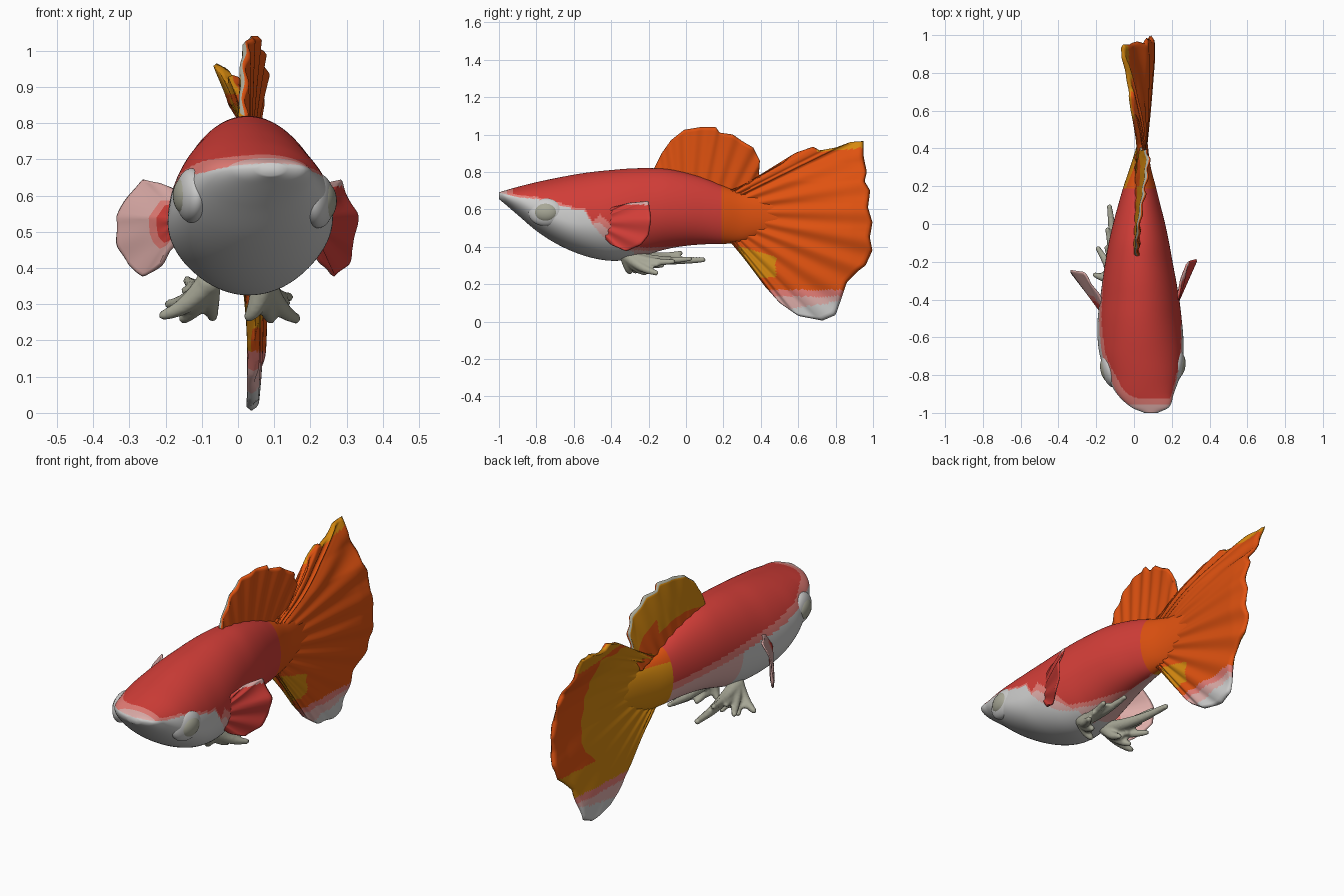
import bpy, bmesh, math
from mathutils import Vector

if "Cube" in bpy.data.objects:
    bpy.data.objects.remove(bpy.data.objects["Cube"])

# ---------- colours ----------
def lin(c):
    c /= 255
    return c / 12.92 if c <= 0.04045 else ((c + 0.055) / 1.055) ** 2.4

NAMES = ["red", "orange", "amber", "white", "pink", "pale_pink", "grey_green"]
RGB = [(211, 62, 56), (224, 82, 16), (214, 137, 15), (204, 204, 203),
       (228, 125, 118), (220, 172, 168), (168, 168, 151)]
RED, ORANGE, AMBER, WHITE, PINK, PALE, GREY = range(7)
MATS = []
for n, c in zip(NAMES, RGB):
    m = bpy.data.materials.new(n)
    m.diffuse_color = (*[lin(v) for v in c], 1)
    m.use_nodes = True
    m.node_tree.nodes["Principled BSDF"].inputs["Base Color"].default_value = m.diffuse_color
    MATS.append(m)

# ---------- helpers ----------
def clamp(t):
    return max(0.0, min(1.0, t))

def interp(pts, t):
    """Piecewise linear lookup of (key, value) pairs."""
    for (a, va), (b, vb) in zip(pts, pts[1:]):
        if t <= b:
            return va + (vb - va) * clamp((t - a) / (b - a))
    return pts[-1][1]

def curve(rows, t, k):
    """Smooth lookup of column k in rows keyed by column 0."""
    i = 0
    while i < len(rows) - 2 and t > rows[i + 1][0]:
        i += 1
    def slope(j):
        a, b = rows[max(j - 1, 0)], rows[min(j + 1, len(rows) - 1)]
        return (b[k] - a[k]) / (b[0] - a[0])
    a, b = rows[i], rows[i + 1]
    h = b[0] - a[0]
    s = clamp((t - a[0]) / h)
    return ((2*s**3 - 3*s*s + 1) * a[k] + (s**3 - 2*s*s + s) * h * slope(i)
            + (3*s*s - 2*s**3) * b[k] + (s**3 - s*s) * h * slope(i + 1))

def along(pts, u):
    """Point at fraction u of a polyline's length."""
    pts = [Vector(p) for p in pts]
    lens = [(b - a).length for a, b in zip(pts, pts[1:])]
    d = u * sum(lens)
    for a, b, l in zip(pts, pts[1:], lens):
        if d <= l:
            return a.lerp(b, d / l)
        d -= l
    return pts[-1]

def finish(bm, name, mats=MATS):
    bmesh.ops.recalc_face_normals(bm, faces=bm.faces)
    for f in bm.faces:
        f.smooth = True
    me = bpy.data.meshes.new(name)
    bm.to_mesh(me)
    bm.free()
    for m in mats:
        me.materials.append(m)
    ob = bpy.data.objects.new(name, me)
    bpy.context.collection.objects.link(ob)
    return ob

def fin(name, root, edge, xf, thick, rays, rule, wave=0.004, nu=120, nv=30):
    """Two-sided rayed fin drawn in y,z between a root line and an edge line."""
    bm = bmesh.new()
    for s in (1, -1):
        grid = []
        for i in range(nu + 1):
            u = i / nu
            a, b = along(root, u), along(edge, u)
            row = []
            for j in range(nv + 1):
                v = j / nv
                p = a.lerp(b, v)
                ray = math.cos(2 * math.pi * rays * u)
                border = i in (0, nu) or j in (0, nv)
                h = 0 if border else thick * (1 - 0.45 * v) * (0.85 + 0.15 * ray)
                x = xf(p.x, p.y) + wave * v * ray + s * h
                row.append(bm.verts.new((x, p.x, p.y)))
            grid.append(row)
        for i in range(nu):
            for j in range(nv):
                f = bm.faces.new((grid[i][j], grid[i+1][j], grid[i+1][j+1], grid[i][j+1]))
                c = f.calc_center_median()
                f.material_index = rule(s, c.y, c.z, (j + 0.5) / nv)
    bmesh.ops.remove_doubles(bm, verts=bm.verts, dist=1e-5)
    return finish(bm, name)

def ellipsoid(name, loc, size, mat, turn=0):
    bpy.ops.mesh.primitive_uv_sphere_add(segments=32, ring_count=20, location=loc, rotation=(0, 0, turn))
    ob = bpy.context.object
    ob.name, ob.scale = name, size
    ob.data.materials.append(MATS[mat])
    bpy.ops.object.shade_smooth()

# ---------- body: y, centre x, half width, top z, widest z, bottom z ----------
BODY = [(-1.0, .09, .035, .69, .675, .655), (-.97, .085, .10, .70, .67, .63),
        (-.9, .06, .15, .72, .65, .57), (-.8, .05, .195, .745, .60, .485),
        (-.7, .04, .22, .766, .56, .42), (-.6, .034, .227, .785, .53, .372),
        (-.5, .03, .222, .80, .525, .34), (-.4, .03, .21, .81, .54, .325),
        (-.3, .028, .195, .818, .56, .332), (-.2, .026, .178, .82, .575, .36),
        (-.1, .026, .16, .815, .585, .388), (0, .027, .138, .795, .585, .405),
        (.1, .028, .112, .765, .58, .413), (.2, .03, .085, .725, .57, .415),
        (.3, .034, .055, .69, .56, .425), (.42, .045, .028, .66, .56, .47),
        (.52, .058, .008, .62, .56, .51)]
RIGHT = [(-1, .69), (-.9, .665), (-.8, .655), (-.7, .63), (-.6, .6), (-.54, .59),
         (-.5, .52), (-.45, .46), (-.38, .40), (-.3, .375), (-.2, .37), (.3, .41)]
LEFT = [(-1, .69), (-.9, .665), (-.8, .655), (-.7, .63), (-.5, .60), (-.3, .58), (.3, .49)]
BAND = [(-.5, 0), (-.46, .06), (-.38, .06), (-.3, .01), (.3, 0)]

def body_colour(c):
    right = c.x > curve(BODY, c.y, 1)
    if c.y > 0.19:
        return ORANGE if right or c.z > .66 else AMBER
    line = interp(RIGHT if right else LEFT, c.y)
    if c.z < line:
        if right:
            return WHITE if c.y < -.28 else PALE
        return WHITE if c.y < -.25 else PALE
    if c.y < -.955:
        return PALE
    band = interp(BAND, c.y) if right else 0
    if c.z < line + band:
        return PALE
    if c.y < -.925 or c.z < line + band + (.012 + band / 2 if right else .04):
        return PINK
    return RED

bm = bmesh.new()
rings, NR, NS = [], 280, 140
for i in range(NR + 1):
    y = -1 + 1.52 * i / NR
    cx, hw, top, mid, bot = [curve(BODY, y, k) for k in range(1, 6)]
    ring = []
    for j in range(NS):
        a = 2 * math.pi * j / NS
        s = math.sin(a)
        ring.append(bm.verts.new((cx + hw * math.cos(a), y,
                                  mid + s * ((top - mid) if s > 0 else (mid - bot)))))
    rings.append(ring)
for r, q in zip(rings, rings[1:]):
    for j in range(NS):
        k = (j + 1) % NS
        bm.faces.new((r[j], r[k], q[k], q[j]))
bm.faces.new(rings[0])
bm.faces.new(rings[-1])
for f in bm.faces:
    f.material_index = body_colour(f.calc_center_median())
finish(bm, "body")

# ---------- eyes in pale sockets ----------
for side, x, y, z, turn in (("right", .222, -.75, .585, -.15), ("left", -.128, -.77, .6, .2)):
    s = 1 if side == "right" else -1
    ellipsoid(side + "_eye_socket", (x, y, z), (.042, .095, .075), WHITE, turn)
    ellipsoid(side + "_eye", (x + s * .014, y, z), (.036, .068, .054), GREY, turn)

# ---------- tail fin ----------
TAIL = [(.42, .76), (.5, .83), (.58, .90), (.68, .935), (.715, .915), (.8, .93), (.88, .96),
        (.95, .965), (.95, .88), (.967, .80), (.955, .75), (.985, .70), (.973, .61), (.997, .53),
        (.983, .45), (.997, .38), (.96, .30), (.92, .27), (.86, .21), (.83, .12), (.80, .035),
        (.73, .005), (.6, .03), (.5, .10), (.42, .19), (.35, .29), (.29, .40)]
BEND = [(0, .005), (.25, .04), (.5, .065), (.65, .05), (.75, .02), (.85, -.045), (.97, -.09)]

def tail_x(y, z):
    return .032 + clamp((y - .28) / .6) * interp(BEND, z)

def tail_colour(s, y, z, v):
    if z < .09 + .15 * (y - .7) and y > .56:
        return WHITE
    if z < .135 and y > .48:
        return PALE
    if z < .17 and y > .42:
        return PINK
    if s > 0:
        if z > .905 + .1 * (y - .7) and y > .70:
            return AMBER
        if .28 < y < .48 and .235 < z < .405 - .3 * (y - .28):
            return AMBER
        return ORANGE
    return AMBER if v < .72 or z > .88 or z < .3 else ORANGE

fin("tail_fin", [(.22, .70), (.22, .43)], TAIL, tail_x, .027, 14, tail_colour, nu=200, nv=50)

# ---------- dorsal fin ----------
DORSAL = [(-.17, .82), (-.13, .90), (-.08, .97), (-.01, 1.025), (.08, 1.04), (.16, 1.04),
          (.18, 1.01), (.25, 1.0), (.30, .965), (.36, .93), (.395, .86), (.39, .79), (.41, .75)]

def dorsal_x(y, z):
    return .014 + clamp((y + .15) / .5) ** 1.6 * (.022 + .2 * (z - .74))

def dorsal_colour(s, y, z, v):
    if s > 0:
        return RED if v < .08 and y < .1 else ORANGE
    return ORANGE if v < .3 or (y > .2 and v < .55) else (GREY if v > .96 else AMBER)

fin("dorsal_fin", [(-.165, .80), (.36, .66)], DORSAL, dorsal_x, .02, 8, dorsal_colour)

# ---------- side fins ----------
SIDE = [(-.49, .58), (-.4, .61), (-.3, .635), (-.2, .645), (-.185, .55), (-.2, .46),
        (-.24, .41), (-.32, .375), (-.4, .41), (-.47, .48)]

def right_x(y, z):
    return .2 + .45 * (y + .47) - .4 * max(0, z - .55) * clamp((y + .45) / .2)

def left_x(y, z):
    return -.165 - .77 * (y + .47) + .6 * max(0, z - .54)

fin("right_side_fin", [(-.49, .57), (-.47, .49)], SIDE, right_x, .013, 6,
    lambda s, y, z, v: (PALE if z > .625 else RED) if s > 0 else (PINK if v > .85 else RED), nu=70, nv=24)
fin("left_side_fin", [(-.48, .57), (-.46, .49)], [(-.48 + (y + .49) * .78, z) for y, z in SIDE],
    left_x, .013, 6, lambda s, y, z, v: RED if v < .3 else PINK if v < .42 else PALE, nu=70, nv=24)

# ---------- belly fins: webbed fingers fused together ----------
def belly_fin(name, root, tips):
    bm = bmesh.new()
    root = Vector(root)
    fingers = [(Vector(t), r) for t, r in tips]
    # short fingers between neighbours make the web
    webs = [(root.lerp((a + b) / 2, .8), r * .8) for (a, r), (b, _) in zip(fingers, fingers[1:])]
    for tip, r in fingers + webs:
        for i in range(25):
            t = i / 24
            p = root.lerp(tip, t) - Vector((0, 0, .015 * math.sin(math.pi * t)))
            n = len(bm.verts)
            bmesh.ops.create_icosphere(bm, subdivisions=2, radius=r * (1 - .6 * t))
            bm.verts.ensure_lookup_table()
            for v in bm.verts[n:]:
                v.co += p
    ob = finish(bm, name, [MATS[GREY]])
    mod = ob.modifiers.new("fuse", "REMESH")
    mod.mode, mod.voxel_size, mod.use_smooth_shade = "VOXEL", .008, True

belly_fin("left_belly_fin", (-.08, -.31, .36),
          [((-.205, -.27, .27), .036), ((-.15, -.22, .26), .036), ((-.07, -.20, .265), .034),
           ((-.19, -.13, .30), .034), ((-.14, -.03, .365), .034), ((-.13, .09, .33), .038)])
belly_fin("right_belly_fin", (.07, -.32, .355),
          [((.03, -.30, .265), .036), ((.09, -.22, .26), .036), ((.16, -.16, .26), .036),
           ((.14, -.07, .32), .034), ((.08, .02, .335), .034)])
